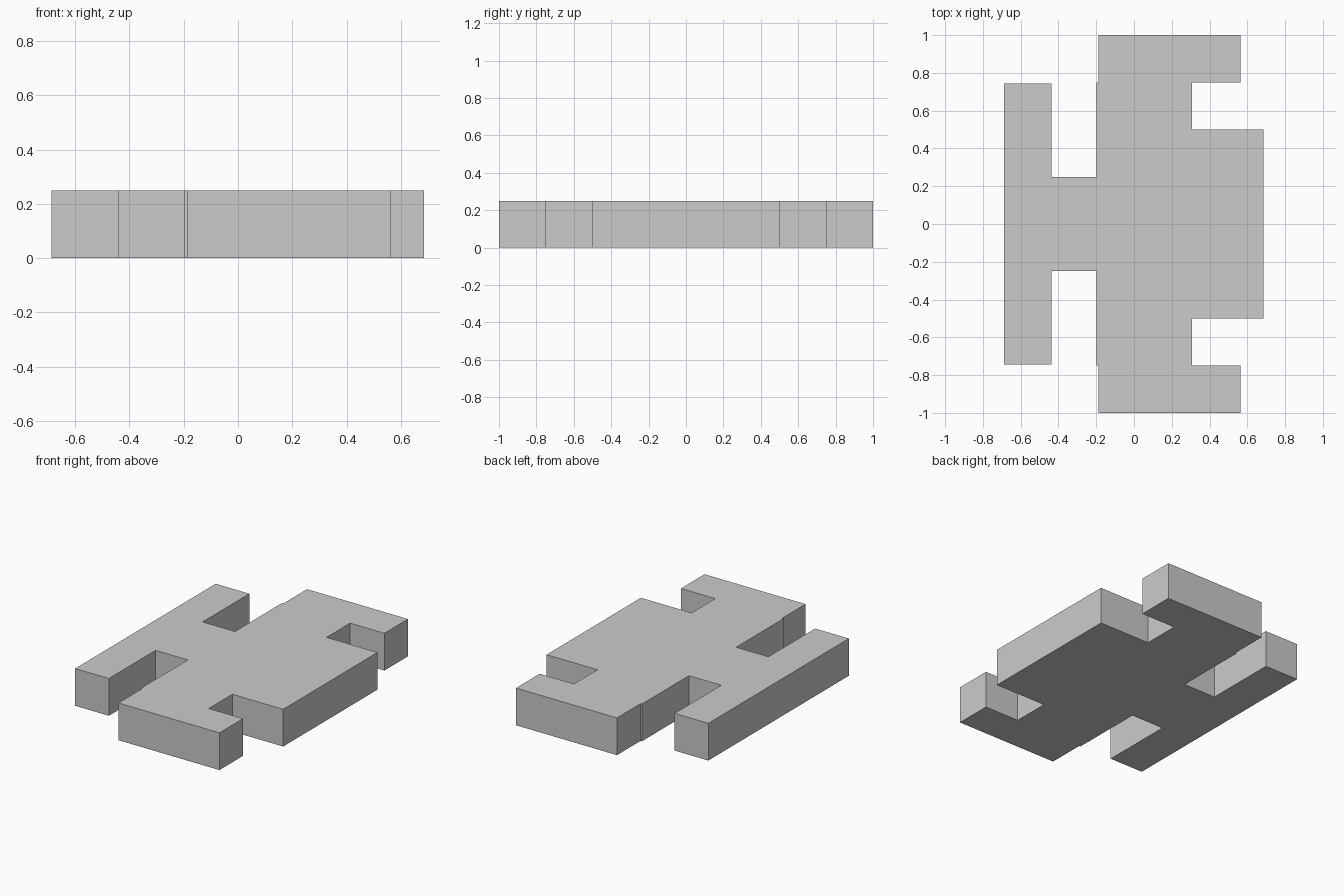
import bpy
import bmesh

if "Cube" in bpy.data.objects:
    bpy.data.objects.remove(bpy.data.objects["Cube"])

HEIGHT = 0.25

# Upper half of the plate outline (y >= 0), left to right
half = [(-0.6875, 0.745), (-0.4375, 0.745), (-0.4375, 0.25), (-0.1975, 0.25),
        (-0.1975, 0.75), (-0.1875, 0.75), (-0.1875, 1.0), (0.5625, 1.0),
        (0.5625, 0.75), (0.3075, 0.75), (0.3075, 0.5), (0.6855, 0.5)]

# Mirror the half across y = 0 to close the outline
outline = half + [(x, -y) for x, y in reversed(half)]

# Extrude the outline into a flat plate
bm = bmesh.new()
base = bm.faces.new([bm.verts.new((x, y, 0)) for x, y in outline])
result = bmesh.ops.extrude_face_region(bm, geom=[base], use_keep_orig=True)
top = [v for v in result["geom"] if isinstance(v, bmesh.types.BMVert)]
bmesh.ops.translate(bm, verts=top, vec=(0, 0, HEIGHT))
bmesh.ops.recalc_face_normals(bm, faces=bm.faces)

mesh = bpy.data.meshes.new("notched_plate")
bm.to_mesh(mesh)
bm.free()
plate = bpy.data.objects.new("notched_plate", mesh)
bpy.context.collection.objects.link(plate)
